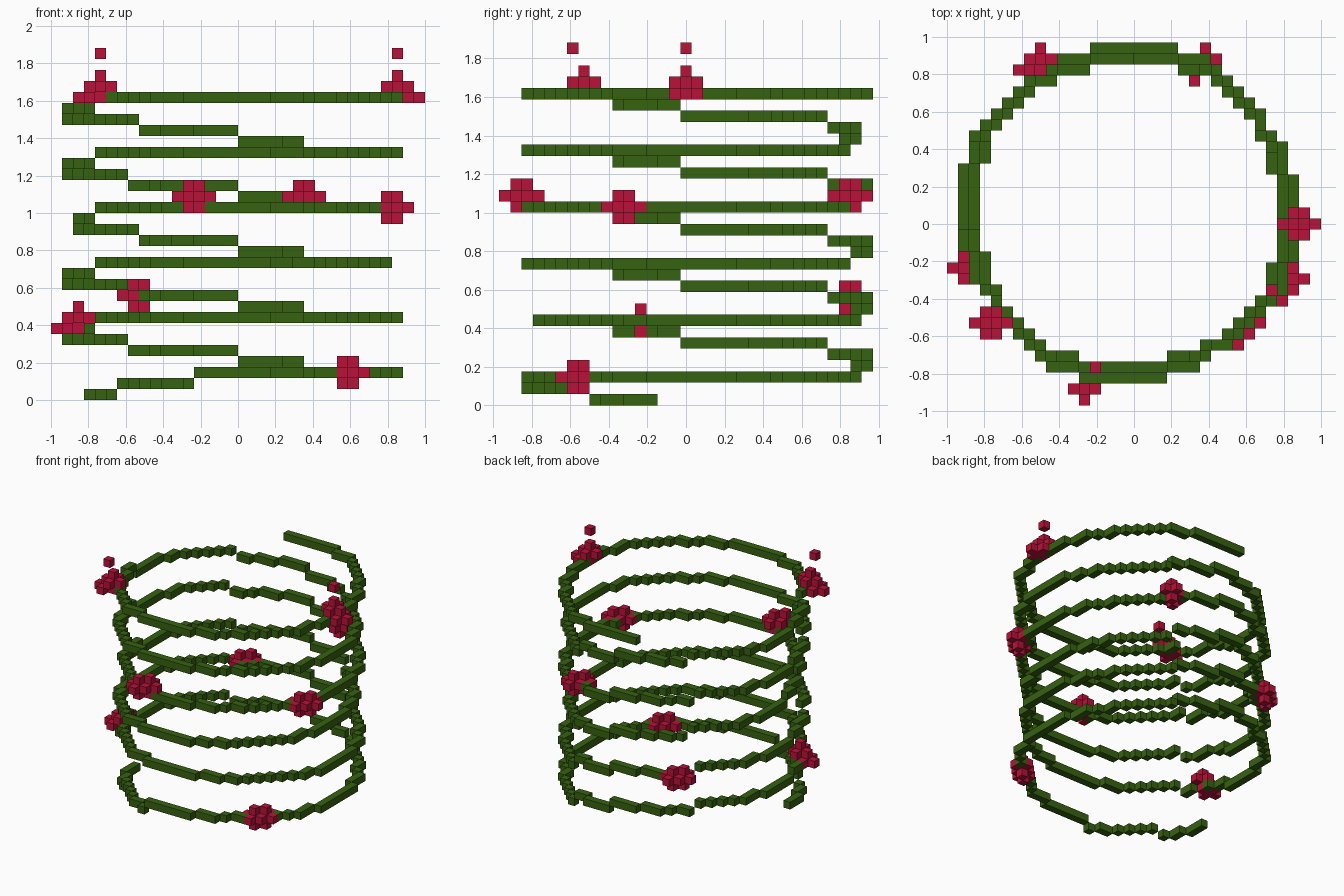
import bpy, bmesh, math
from mathutils import Vector

if "Cube" in bpy.data.objects:
    bpy.data.objects.remove(bpy.data.objects["Cube"], do_unlink=True)

CELL = 1 / 17                       # block size
ORIGIN = Vector((-1, -33 / 34, 0))  # corner of block (0, 0, 0)
CX, CY = 16, 17                     # spiral axis, in blocks
AXES = [(1, 0, 0), (-1, 0, 0), (0, 1, 0), (0, -1, 0), (0, 0, 1), (0, 0, -1)]


def make_material(name, rgb):
    mat = bpy.data.materials.new(name)
    mat.use_nodes = True
    mat.diffuse_color = (*rgb, 1)
    mat.node_tree.nodes["Principled BSDF"].inputs["Base Color"].default_value = (*rgb, 1)
    return mat


def shift(cell, d):
    return tuple(a + b for a, b in zip(cell, d))


def build_blocks(name, cells, occupied, mat):
    """Make one mesh of the outer faces of a set of blocks."""
    bm = bmesh.new()
    verts = {}

    def corner(p):
        key = tuple(round(c * 2) for c in p)
        if key not in verts:
            verts[key] = bm.verts.new(ORIGIN + p * CELL)
        return verts[key]

    for cell in sorted(cells):
        mid = Vector(cell) + Vector((0.5, 0.5, 0.5))
        for axis in AXES:
            if shift(cell, axis) in occupied:
                continue
            n = Vector(axis)
            u = Vector((n.y, n.z, n.x))
            v = n.cross(u)
            ring = [n + u + v, n - u + v, n - u - v, n + u - v]
            bm.faces.new([corner(mid + r / 2) for r in ring])
    bm.normal_update()
    mesh = bpy.data.meshes.new(name)
    bm.to_mesh(mesh)
    bm.free()
    mesh.materials.append(mat)
    obj = bpy.data.objects.new(name, mesh)
    bpy.context.collection.objects.link(obj)


# Spiral vine: radius at each quarter turn (left, front, right, back)
RADII = [14, 15, 15, 15, 15, 14, 15, 15, 15, 15, 14, 15,
         14, 15, 15, 15, 15, 15, 15, 14, 15, 15, 15, 15, 15]
START, END = 14, 5 * 360 + 282.5


def radius(deg):
    q, f = divmod(deg / 90, 1)
    f = f * f * (3 - 2 * f)
    a, b = RADII[int(q)], RADII[min(int(q) + 1, len(RADII) - 1)]
    return a + (b - a) * f


def layer(deg):
    """Height step for an angle along the vine."""
    if deg < 41:
        return 0
    if deg < 76:
        return 1
    turn, rest = divmod(deg - 30, 360)
    steps = sum(rest + 30 > cut for cut in (244, 268, 309, 365.5))
    return min(int(turn) * 5 + 2 + steps, 27)


path = []
for s in range(0, int(END + 10) * 4):
    deg = s / 4
    a, r = math.radians(deg), radius(deg)
    p = (round(-r * math.cos(a)), round(-r * math.sin(a)))
    if not path or path[-1][0] != p:
        if len(path) > 1:           # drop inner stair corners
            q = path[-2][0]
            if abs(q[0] - p[0]) == 1 and abs(q[1] - p[1]) == 1:
                path.pop()
        path.append((p, deg))

vine = set()
for (dx, dy), deg in path:
    own = math.degrees(math.atan2(-dy, -dx))
    deg += (own - deg + 180) % 360 - 180
    if START <= deg <= END:
        vine.add((CX + dx, CY + dy, layer(deg)))

# Blossoms: pairs of block crosses, some flat underneath
BLOSSOMS = {
    "blossom_front_low": [(26, 6, 2), (27, 7, 2)],
    "blossom_front_high": [(12, 1, 18), (13, 2, 18)],
    "blossom_left_middle": [(31, 11, 17), (30, 10, 17)],
    "blossom_back_high": [(23, 31, 18), (22, 30, 18)],
    "blossom_back_low": [(8, 31, 9), (7, 30, 9)],
    "blossom_right_low": [(1, 12, 6), (2, 12, 7)],
    "blossom_left_top": [(32, 16, 27), (31, 16, 28)],
    "blossom_right_top": [(3, 7, 27), (4, 7, 28)],
}
FLAT = ("blossom_right_low", "blossom_left_top", "blossom_right_top")
flowers = {}
for name, centres in BLOSSOMS.items():
    cells = {shift(c, d) for c in centres for d in AXES} | set(centres)
    if name in FLAT:
        cells = {c for c in cells if c[2] >= centres[0][2]}
    flowers[name] = cells

# Loose petals above the top blossoms
flowers["petal_left"] = {(31, 16, 31)}
flowers["petal_right"] = {(4, 6, 31)}

green = make_material("leaf_green", (0.037, 0.122, 0.005))
red = make_material("rose_red", (0.485, 0.006, 0.040))
petals = set().union(*flowers.values())
vine -= petals
occupied = vine | petals
build_blocks("spiral_vine", vine, occupied, green)
for name, cells in flowers.items():
    build_blocks(name, cells, occupied, red)
